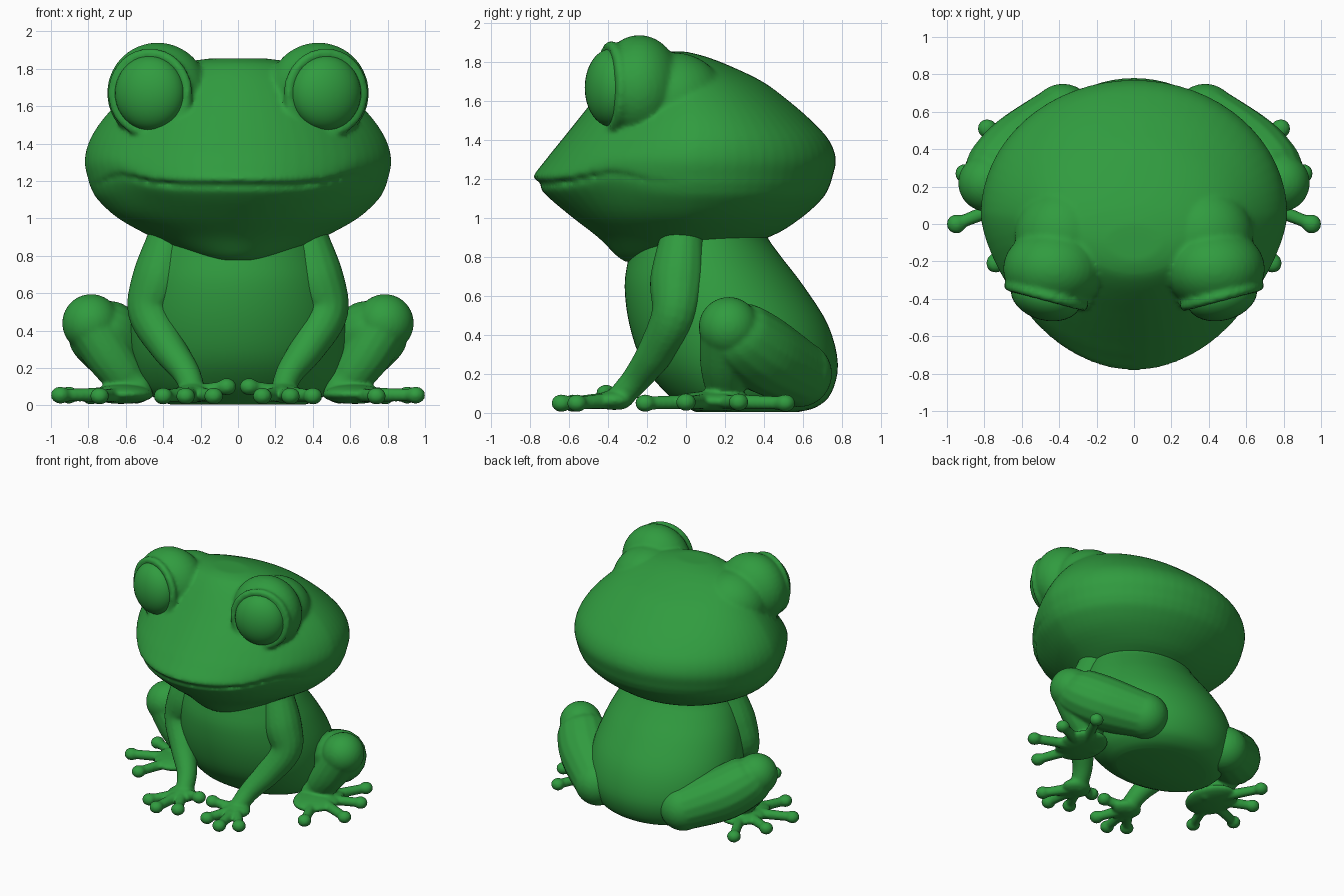
import bpy, bmesh
from math import sin, cos, pi, exp, radians
from mathutils import Vector, Matrix

if "Cube" in bpy.data.objects:
    bpy.data.objects.remove(bpy.data.objects["Cube"])

green = bpy.data.materials.new("frog_green")
green.diffuse_color = (0.03, 0.33, 0.05, 1)
green.use_nodes = True
green.node_tree.nodes["Principled BSDF"].inputs["Base Color"].default_value = green.diffuse_color


def spline(rows, steps):
    """Catmull-Rom through rows of any length."""
    rows = [Vector(r) for r in rows]
    out = []
    for i in range(len(rows) - 1):
        a, b, c, d = rows[max(i - 1, 0)], rows[i], rows[i + 1], rows[min(i + 2, len(rows) - 1)]
        for k in range(steps):
            t = k / steps
            out.append(0.5 * (2 * b + (c - a) * t + (2 * a - 5 * b + 4 * c - d) * t * t
                              + (3 * b - a - 3 * c + d) * t ** 3))
    return out + [rows[-1]]


def skin(bm, rings):
    rings = [[bm.verts.new(p) for p in r] for r in rings]
    n = len(rings[0])
    for a, b in zip(rings, rings[1:]):
        for i in range(n):
            j = (i + 1) % n
            bm.faces.new((a[i], a[j], b[j], b[i]))
    bm.faces.new(rings[0][::-1])
    bm.faces.new(rings[-1])


def ball(bm, c, r, turn=0):
    m = Matrix.Translation(c) @ Matrix.Rotation(turn, 4, 'Z') @ Matrix.Diagonal((*r, 1))
    bmesh.ops.create_uvsphere(bm, u_segments=32, v_segments=20, radius=1, matrix=m)


def tube(bm, pts, steps=6):
    """Rounded limb through (x, y, z, radius) points."""
    pts = spline(pts, steps)
    rings, q, old = [], None, Vector((0, 0, 1))
    for i, p in enumerate(pts):
        t = (pts[min(i + 1, len(pts) - 1)] - pts[max(i - 1, 0)]).to_3d().normalized()
        turn = old.rotation_difference(t)
        q = turn @ q if q else turn
        old = t
        rings.append([p.to_3d() + q @ Vector((cos(a) * p[3], sin(a) * p[3], 0))
                      for a in [2 * pi * k / 16 for k in range(16)]])
    skin(bm, rings)
    for p in (pts[0], pts[-1]):
        ball(bm, p.to_3d(), (p[3],) * 3)


def loft(bm, rows, power, steps, bend=None):
    """Stacked rings: z, half width, front y, back y, y of the widest point."""
    rings = []
    for z, w, yf, yb, yc in spline(rows, steps):
        ring = []
        for k in range(64):
            a = 2 * pi * k / 64
            s = sin(a)
            y = yc + (yb - yc) * s if s > 0 else yc - (yc - yf) * abs(s) ** power
            ring.append((w * cos(a), y, z + (bend(y, z) if bend else 0)))
        rings.append(ring)
    skin(bm, rings)


def finish(name, bm, voxel=0, mirror=False, smooth=4):
    bmesh.ops.recalc_face_normals(bm, faces=bm.faces)
    me = bpy.data.meshes.new(name)
    bm.to_mesh(me)
    bm.free()
    me.materials.append(green)
    for p in me.polygons:
        p.use_smooth = True
    ob = bpy.data.objects.new(name, me)
    bpy.context.collection.objects.link(ob)
    if voxel:
        m = ob.modifiers.new("fuse", 'REMESH')
        m.mode, m.voxel_size, m.use_smooth_shade = 'VOXEL', voxel, True
        m = ob.modifiers.new("soften", 'SMOOTH')
        m.factor, m.iterations = 0.5, smooth
    if mirror:
        m = ob.modifiers.new("mirror", 'MIRROR')
        m.use_mirror_merge = False


# Head with mouth groove, brow bulges and eyelid rims
EYE, TURN = Vector((0.47, -0.385, 1.67)), radians(15)
bm = bmesh.new()
loft(bm, [
    (0.775, 0.14, -0.31, -0.12, -0.2), (0.81, 0.27, -0.36, 0.1, -0.1),
    (0.90, 0.46, -0.45, 0.42, 0.0), (1.00, 0.64, -0.58, 0.59, 0.03),
    (1.10, 0.75, -0.70, 0.70, 0.05), (1.16, 0.785, -0.75, 0.735, 0.05),
    (1.185, 0.795, -0.70, 0.745, 0.05), (1.205, 0.80, -0.785, 0.75, 0.05),
    (1.30, 0.82, -0.72, 0.77, 0.05), (1.40, 0.80, -0.64, 0.735, 0.06),
    (1.50, 0.745, -0.56, 0.645, 0.06), (1.60, 0.66, -0.48, 0.53, 0.05),
    (1.70, 0.55, -0.40, 0.395, 0.02), (1.78, 0.43, -0.33, 0.23, -0.02),
    (1.83, 0.31, -0.27, 0.1, -0.07), (1.855, 0.15, -0.2, 0.0, -0.1)],
    1.3, 4, lambda y, z: 0.05 * exp(-((y + 0.38) / 0.17) ** 2 - ((z - 1.19) / 0.12) ** 2))
for s in (1, -1):
    ball(bm, (0.43 * s, -0.24, 1.67), (0.27, 0.22, 0.27))
    ball(bm, (0.38 * s, -0.06, 1.61), (0.26, 0.26, 0.24))
    spin = Matrix.Rotation(TURN, 3, 'Z')
    rim = []
    for k in range(25):
        a = 2 * pi * k / 24
        p = EYE + spin @ Vector((0.205 * cos(a), 0, 0.212 * sin(a)))
        rim.append((p.x * s, p.y, p.z, 0.028))
    tube(bm, rim, 2)
finish("head", bm, 0.015)

# Eyeballs
bm = bmesh.new()
ball(bm, EYE, (0.192, 0.13, 0.2), TURN)
finish("eyes", bm, mirror=True)

# Torso
bm = bmesh.new()
loft(bm, [
    (0.005, 0.36, 0.05, 0.58, 0.3), (0.03, 0.43, 0.0, 0.67, 0.3),
    (0.10, 0.51, -0.10, 0.745, 0.3), (0.25, 0.57, -0.22, 0.78, 0.28),
    (0.45, 0.575, -0.29, 0.73, 0.22), (0.65, 0.53, -0.315, 0.605, 0.15),
    (0.80, 0.47, -0.295, 0.49, 0.1), (0.90, 0.42, -0.28, 0.42, 0.08),
    (0.98, 0.40, -0.26, 0.40, 0.08)], 1.0, 4)
finish("torso", bm)


def digits(bm, base, tips, r):
    """Spread toes ending in round pads."""
    for x, y, z in tips:
        mid = (Vector(base) + Vector((x, y, z))) / 2
        tube(bm, [(*base, r * 1.3), (*mid, r), (x, y, z, r * 0.9)])
        ball(bm, (x, y, z), (r * 1.35, r * 1.35, r * 1.2))


# Front legs with four-toed feet
bm = bmesh.new()
tube(bm, [(0.37, -0.02, 0.88, 0.12), (0.42, -0.04, 0.68, 0.145), (0.47, -0.06, 0.5, 0.12),
          (0.38, -0.15, 0.32, 0.097), (0.28, -0.25, 0.18, 0.075), (0.24, -0.34, 0.08, 0.065)])
ball(bm, (0.24, -0.37, 0.065), (0.11, 0.1, 0.05))
digits(bm, (0.24, -0.36, 0.065),
       [(0.06, -0.41, 0.1), (0.13, -0.58, 0.05), (0.28, -0.64, 0.05), (0.40, -0.56, 0.05)], 0.038)
finish("front_legs", bm, 0.012, True)

# Hind legs: thigh, folded shin and webbed foot
bm = bmesh.new()
tube(bm, [(0.38, 0.58, 0.2, 0.17), (0.6, 0.4, 0.3, 0.2), (0.73, 0.27, 0.39, 0.19),
          (0.785, 0.22, 0.44, 0.155)])
tube(bm, [(0.78, 0.21, 0.42, 0.14), (0.69, 0.2, 0.27, 0.13), (0.6, 0.2, 0.15, 0.11),
          (0.54, 0.18, 0.09, 0.08)])
ball(bm, (0.62, 0.14, 0.06), (0.17, 0.22, 0.052))
digits(bm, (0.6, 0.14, 0.06),
       [(0.74, -0.21, 0.05), (0.95, 0.0, 0.055), (0.905, 0.27, 0.055), (0.785, 0.51, 0.05)], 0.038)
finish("hind_legs", bm, 0.012, True)
